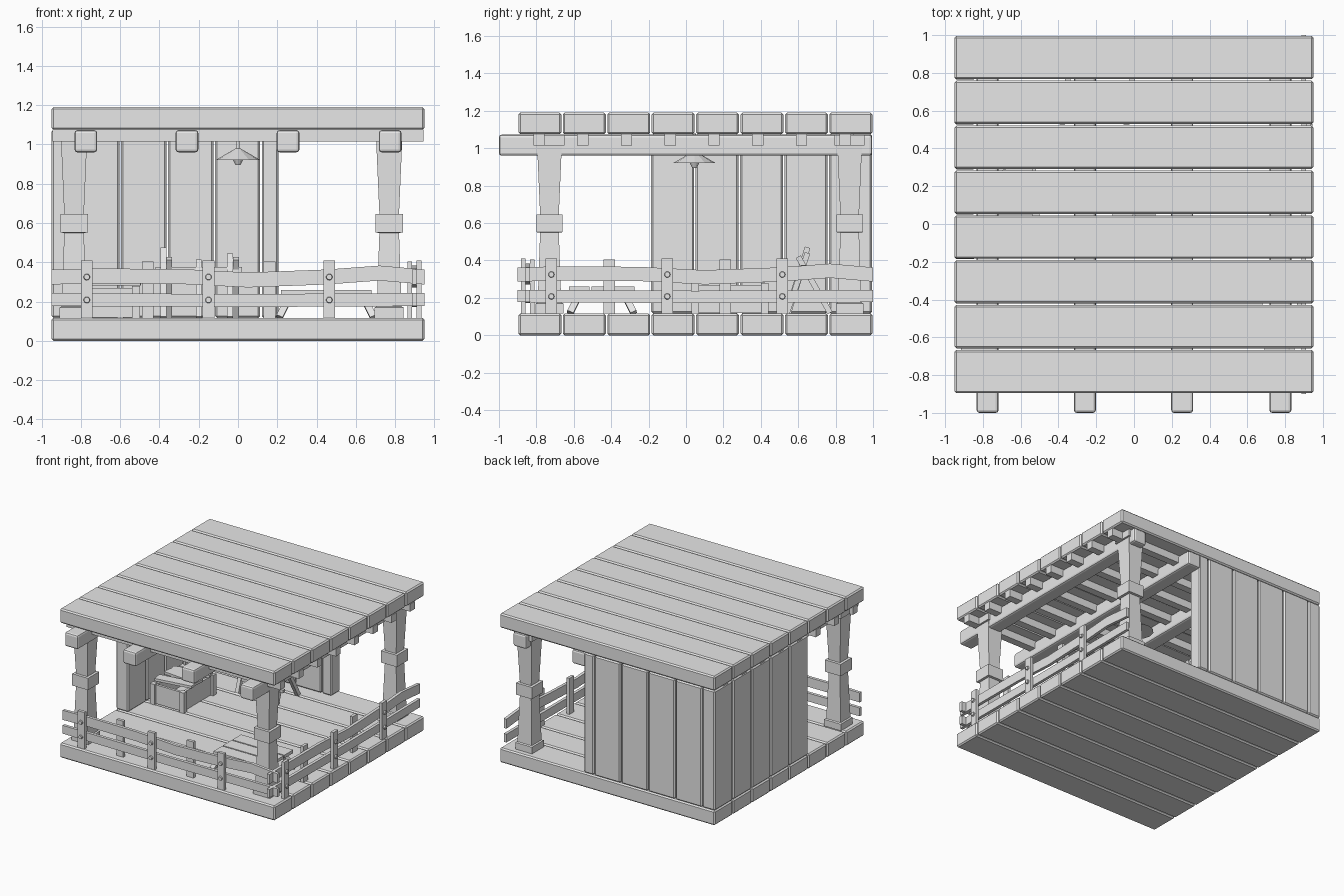
import bpy, bmesh
from mathutils import Vector, Matrix

if "Cube" in bpy.data.objects:
    bpy.data.objects.remove(bpy.data.objects["Cube"])

GREY = (0.8, 0.8, 0.8, 1)
mat = bpy.data.materials.new("plain_grey")
mat.use_nodes = True
mat.diffuse_color = GREY
mat.node_tree.nodes["Principled BSDF"].inputs["Base Color"].default_value = GREY


def finish(name, bm):
    bmesh.ops.recalc_face_normals(bm, faces=bm.faces)
    mesh = bpy.data.meshes.new(name)
    bm.to_mesh(mesh)
    bm.free()
    mesh.materials.append(mat)
    ob = bpy.data.objects.new(name, mesh)
    bpy.context.collection.objects.link(ob)
    return ob


def box(name, lo, hi, bevel=0.0, segments=1):
    lo, hi = Vector(lo), Vector(hi)
    bm = bmesh.new()
    bmesh.ops.create_cube(bm, size=1)
    bmesh.ops.scale(bm, vec=hi - lo, verts=bm.verts)
    if bevel:
        bmesh.ops.bevel(bm, geom=bm.edges[:], offset=bevel, segments=segments,
                        affect='EDGES', profile=0.5)
    ob = finish(name, bm)
    ob.location = (lo + hi) / 2
    return ob


def stick(name, a, b, width, depth):
    """Square bar running from a to b."""
    a, b = Vector(a), Vector(b)
    bm = bmesh.new()
    bmesh.ops.create_cube(bm, size=1)
    bmesh.ops.scale(bm, vec=(width, depth, (b - a).length), verts=bm.verts)
    ob = finish(name, bm)
    ob.rotation_euler = Vector((0, 0, 1)).rotation_difference(b - a).to_euler()
    ob.location = (a + b) / 2
    return ob


def loft(name, rings):
    """Skin a chain of equal-sized closed rings and cap the ends."""
    bm = bmesh.new()
    loops = [[bm.verts.new(p) for p in ring] for ring in rings]
    n = len(loops[0])
    for r, s in zip(loops, loops[1:]):
        for i in range(n):
            bm.faces.new((r[i], r[(i + 1) % n], s[(i + 1) % n], s[i]))
    bm.faces.new(loops[0])
    bm.faces.new(loops[-1])
    return finish(name, bm)


# Floor and roof planks
PITCH, GAP = 0.2375, 0.004
for i in range(8):
    y0 = -0.9 + i * PITCH
    for name, z0, z1 in (("floor_plank", 0, 0.117), ("roof_plank", 1.075, 1.19)):
        box(name, (-0.95, y0 + GAP, z0), (0.95, y0 + PITCH - GAP, z1), 0.01)

# Corner walls of upright planks
WALL = (0.117, 1.075)
for i in range(5):
    y0 = -0.19 + i * PITCH
    box("side_wall_plank", (-0.95, y0 + GAP, WALL[0]),
        (-0.84, y0 + PITCH - GAP, WALL[1]), 0.01)
edges = [-0.84, -0.6, -0.36, -0.12, 0.117, 0.21]
for a, b in zip(edges, edges[1:]):
    box("back_wall_plank", (a + GAP, 0.885, WALL[0]), (b - GAP, 0.995, WALL[1]), 0.01)

# Roof beams and joists
for x in (-0.775, -0.26, 0.255, 0.775):
    box("roof_beam", (x - 0.058, -1, 0.96), (x + 0.058, 0.995, 1.073), 0.015, 2)
for i in range(8):
    y = -0.786 + i * 0.234
    box("roof_joist", (-0.945, y - 0.03, 1.015), (0.945, y + 0.03, 1.075))

# Flared posts with base, middle band and cap
PROFILE = [(0.117, 0.074), (0.17, 0.074), (0.175, 0.063), (0.55, 0.05), (0.551, 0.07),
           (0.645, 0.07), (0.646, 0.05), (1.015, 0.066), (1.016, 0.08), (1.07, 0.08)]
for x, y in ((-0.835, -0.73), (0.77, -0.73), (0.77, 0.875)):
    loft("post", [[(x + sx * r, y + sy * r, z) for sx, sy in
                   ((-1, -1), (1, -1), (1, 1), (-1, 1))] for z, r in PROFILE])

# Fences: bent rails held between outer and inner stakes
TOP_RAIL = [(-0.95, 0.325), (-0.75, 0.33), (-0.3, 0.328), (0.05, 0.31),
            (0.45, 0.325), (0.72, 0.345), (0.95, 0.325)]
LOW_RAIL = [(-0.95, 0.21), (0.0, 0.205), (0.95, 0.21)]


def fence(side, place, shift):
    def block(name, u, v, hw, ht, z0, z1):
        a, b = Vector(place(u - hw, v - ht, z0)), Vector(place(u + hw, v + ht, z1))
        box(name, [min(p) for p in zip(a, b)], [max(p) for p in zip(a, b)])

    for pts, half in ((TOP_RAIL, 0.038), (LOW_RAIL, 0.033)):
        loft(side + "_rail", [[place(u + shift, dv, z + dz) for dv, dz in
             ((-0.012, -half), (0.012, -half), (0.012, half), (-0.012, half))]
             for u, z in pts])
    for u in (-0.77, -0.15, 0.465):
        block(side + "_outer_stake", u + shift, 0.024, 0.03, 0.012, 0.117, 0.41)
        for z in (0.325, 0.208):
            bm = bmesh.new()
            turn = Vector((0, 0, 1)).rotation_difference(
                Vector(place(0, 1, 0)) - Vector(place(0, 0, 0))).to_matrix().to_4x4()
            bmesh.ops.create_cone(bm, cap_ends=True, segments=10, radius1=0.017,
                                  radius2=0.014, depth=0.014, matrix=turn)
            finish(side + "_bolt", bm).location = place(u + shift, 0.041, z)
    for u in (-0.46, 0.16):
        block(side + "_inner_stake", u + shift, -0.024, 0.03, 0.012, 0.117, 0.405)


fence("front", lambda u, v, z: (u, -0.846 - v, z), 0.0)
fence("right", lambda u, v, z: (0.898 + v, u, z), 0.05)

# Hanging lamp
for name, r1, r2, z0, z1 in (("lamp_shade", 0.115, 0.012, 0.92, 0.98),
                             ("lamp_bulb", 0.012, 0.025, 0.895, 0.92),
                             ("lamp_cord", 0.008, 0.008, 0.975, 1.08)):
    bm = bmesh.new()
    bmesh.ops.create_cone(bm, cap_ends=True, segments=12, radius1=r1, radius2=r2, depth=z1 - z0)
    finish(name, bm).location = (0, 0.045, (z0 + z1) / 2)

# Open crate with loose lid boards
X0, X1, Y0, Y1 = -0.78, -0.52, 0.05, 0.42
box("crate_bottom", (X0, Y0, 0.12), (X1, Y1, 0.14))
for x in (X0, X1 - 0.02):
    box("crate_long_side", (x, Y0, 0.12), (x + 0.02, Y1, 0.27))
for y in (Y0, Y1 - 0.02):
    box("crate_short_side", (X0, y, 0.12), (X1, y + 0.02, 0.27))
for x in (X0, X1):
    for y in (Y0, Y1):
        box("crate_corner", (x - 0.02, y - 0.02, 0.117), (x + 0.02, y + 0.02, 0.28))
for y, angle in ((0.14, 0.15), (0.24, -0.1), (0.34, 0.3)):
    lid = box("crate_lid_board", (X0 - 0.02, y - 0.04, 0.282), (X1 + 0.02, y + 0.04, 0.302))
    lid.rotation_euler.z = angle

# Sawhorse with crossed legs
for x, top in ((-0.38, 0.47), (-0.04, 0.44)):
    stick("sawhorse_leg", (x, 0.54, 0.12), (x, 0.65, top), 0.03, 0.03)
    stick("sawhorse_leg", (x + 0.03, 0.77, 0.12), (x + 0.03, 0.6, 0.42), 0.03, 0.03)
stick("sawhorse_bar", (-0.42, 0.63, 0.36), (0.02, 0.63, 0.36), 0.03, 0.03)
stick("sawhorse_brace", (-0.4, 0.58, 0.22), (0.0, 0.58, 0.22), 0.025, 0.025)
stick("loose_handle", (-0.2, 0.55, 0.12), (-0.2, 0.64, 0.41), 0.03, 0.025)

# Low bench with splayed legs
for y in (-0.57, -0.45, -0.33):
    box("bench_board", (0.22, y - 0.055, 0.235), (0.68, y + 0.055, 0.26))
for sx in (-1, 1):
    for sy in (-1, 1):
        stick("bench_leg", (0.45 + sx * 0.24, -0.45 + sy * 0.17, 0.12),
              (0.45 + sx * 0.18, -0.45 + sy * 0.11, 0.24), 0.035, 0.035)
